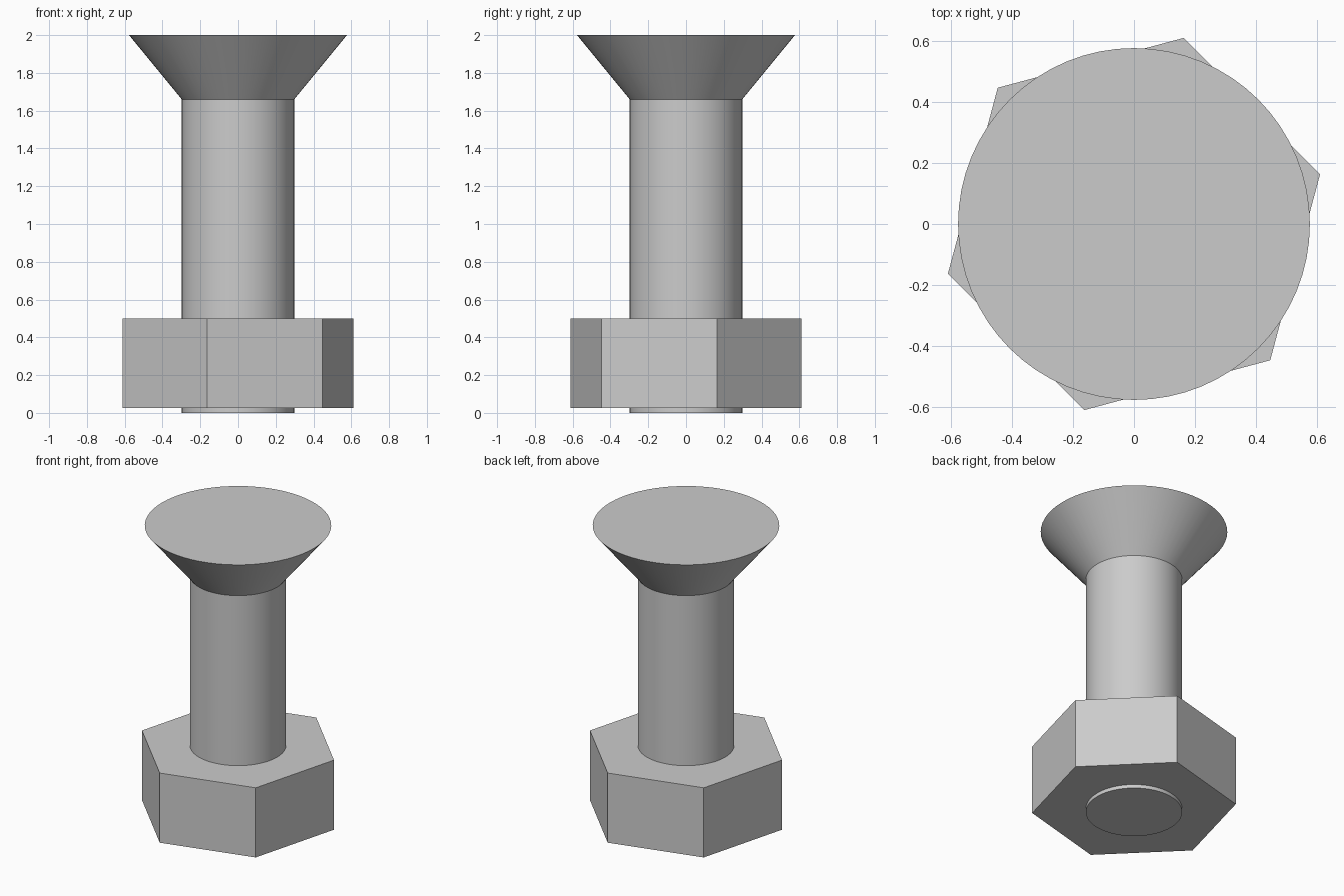
import bpy
import math

cube = bpy.data.objects.get("Cube")
if cube:
    bpy.data.objects.remove(cube, do_unlink=True)

SHAFT_R, HEAD_R, NUT_R = 0.298, 0.577, 0.632
HEAD_BASE, TOP = 1.66, 2.0
NUT_BOTTOM, NUT_TOP = 0.025, 0.5

steel = bpy.data.materials.new("steel grey")
steel.use_nodes = True
grey = (0.6, 0.6, 0.6, 1)
steel.diffuse_color = grey
steel.node_tree.nodes["Principled BSDF"].inputs["Base Color"].default_value = grey


def lathe(name, profile, sides, turn=0.0):
    """Closed solid swept around z from (radius, height) pairs."""
    verts = [(r * math.cos(turn + math.tau * i / sides),
              r * math.sin(turn + math.tau * i / sides), z)
             for r, z in profile for i in range(sides)]
    faces = [tuple(reversed(range(sides)))]
    for ring in range(len(profile) - 1):
        a, b = ring * sides, (ring + 1) * sides
        for i in range(sides):
            j = (i + 1) % sides
            faces.append((a + i, a + j, b + j, b + i))
    faces.append(tuple(range(len(verts) - sides, len(verts))))
    mesh = bpy.data.meshes.new(name)
    mesh.from_pydata(verts, [], faces)
    mesh.materials.append(steel)
    obj = bpy.data.objects.new(name, mesh)
    bpy.context.collection.objects.link(obj)
    return obj


# Shaft flaring into the countersunk head
bolt = lathe("bolt_shaft_and_head",
             [(SHAFT_R, 0), (SHAFT_R, HEAD_BASE), (HEAD_R, TOP)], 64)
bpy.ops.object.select_all(action="DESELECT")
bolt.select_set(True)
bpy.context.view_layer.objects.active = bolt
bpy.ops.object.shade_smooth_by_angle(angle=math.radians(30))

# Hexagonal nut, turned slightly on the shaft
lathe("hex_nut", [(NUT_R, NUT_BOTTOM), (NUT_R, NUT_TOP)], 6, math.radians(15))
